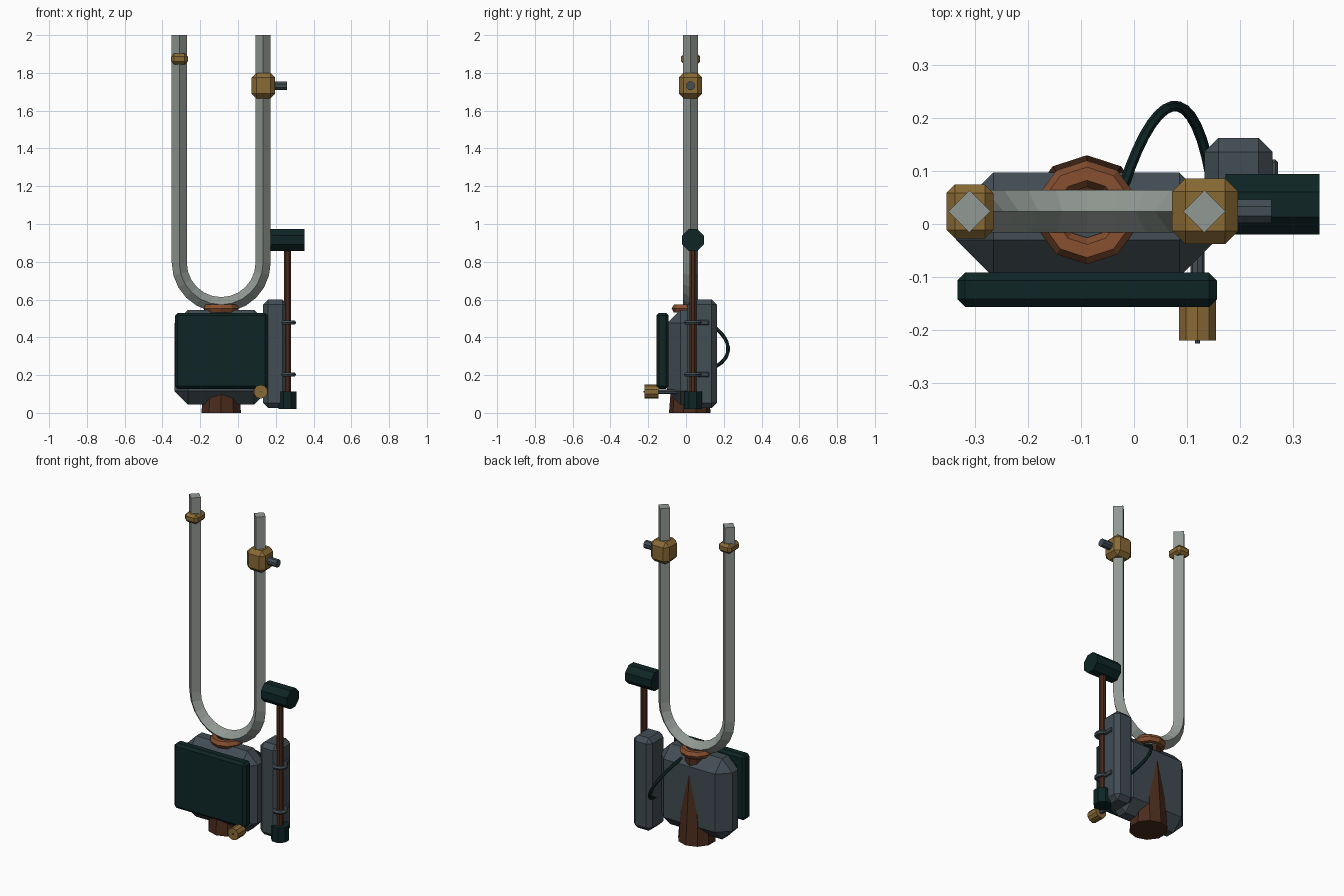
import bpy, bmesh, math
from mathutils import Vector, Matrix

if "Cube" in bpy.data.objects:
    bpy.data.objects.remove(bpy.data.objects["Cube"])


def material(name, rgb):
    m = bpy.data.materials.new(name)
    lin = [((c / 255 + 0.055) / 1.055) ** 2.4 for c in rgb]
    m.diffuse_color = (*lin, 1)
    m.use_nodes = True
    m.node_tree.nodes["Principled BSDF"].inputs["Base Color"].default_value = m.diffuse_color
    return m


STEEL = material("pale_steel", (145, 153, 147))
SLATE = material("slate", (66, 77, 84))
GREEN = material("dark_green", (14, 37, 37))
COPPER = material("copper", (136, 81, 49))
BROWN = material("dark_brown", (74, 43, 29))
GOLD = material("brass", (138, 106, 53))


def finish(name, bm, mat):
    bmesh.ops.recalc_face_normals(bm, faces=bm.faces)
    me = bpy.data.meshes.new(name)
    bm.to_mesh(me)
    bm.free()
    me.materials.append(mat)
    ob = bpy.data.objects.new(name, me)
    bpy.context.collection.objects.link(ob)
    return ob


def box(name, lo, hi, bevel, mat):
    """Box between two corners with single chamfers on all edges."""
    bm = bmesh.new()
    bmesh.ops.create_cube(bm, size=1)
    lo, hi = Vector(lo), Vector(hi)
    for v in bm.verts:
        v.co = Vector([(a + b) / 2 + c * (b - a) for a, b, c in zip(lo, hi, v.co)])
    bmesh.ops.bevel(bm, geom=bm.edges[:], offset=bevel, segments=1,
                    profile=0.5, affect='EDGES')
    return finish(name, bm, mat)


def rod(name, p0, p1, r0, mat, sides=8, r1=None, flat=False):
    """Cylinder or cone between two points; flat turns it half a side."""
    p0, p1 = Vector(p0), Vector(p1)
    d = p1 - p0
    turn = Matrix.Rotation(math.pi / sides if flat else 0, 4, 'Z')
    mtx = Matrix.Translation((p0 + p1) / 2) @ d.to_track_quat('Z', 'Y').to_matrix().to_4x4() @ turn
    bm = bmesh.new()
    bmesh.ops.create_cone(bm, cap_ends=True, segments=sides, radius1=r0,
                          radius2=r0 if r1 is None else r1, depth=d.length, matrix=mtx)
    return finish(name, bm, mat)


def loft(name, rings, mat, closed=False):
    """Skin a list of equal rings of points."""
    bm = bmesh.new()
    vs = [[bm.verts.new(p) for p in ring] for ring in rings]
    n = len(vs[0])
    pairs = list(zip(vs, vs[1:])) + ([(vs[-1], vs[0])] if closed else [])
    for a, b in pairs:
        for i in range(n):
            j = (i + 1) % n
            bm.faces.new((a[i], a[j], b[j], b[i]))
    if not closed:
        bm.faces.new(vs[0])
        bm.faces.new(vs[-1])
    return finish(name, bm, mat)


def ring(name, center, major, minor, mat, sides, tube):
    rings = []
    for i in range(sides):
        a = math.pi / 2 + 2 * math.pi * i / sides
        out = Vector((math.cos(a), math.sin(a), 0))
        rings.append([Vector(center) + out * (major + minor * math.cos(b)) +
                      Vector((0, 0, minor * math.sin(b)))
                      for b in (2 * math.pi * k / tube for k in range(tube))])
    return loft(name, rings, mat, closed=True)


CX, CY = -0.089, 0.024   # axis of the fork

# Fork: diamond section swept along a U
R, H, ZC = 0.222, 0.04, 0.795
path = [(Vector((CX - R, CY, 2)), Vector((-1, 0, 0)))]
for i in range(13):
    a = math.pi + math.pi * i / 12
    n = Vector((math.cos(a), 0, math.sin(a)))
    path.append((Vector((CX, CY, ZC)) + n * R, n))
path.append((Vector((CX + R, CY, 2)), Vector((1, 0, 0))))
Y = Vector((0, 1, 0))
loft("fork", [[p + n * H, p + Y * H, p - n * H, p - Y * H] for p, n in path], STEEL)

# Stem and collar under the fork
rod("stem", (CX, 0.02, 0), (CX, 0.02, 0.52), 0.11, BROWN, 10, r1=0.07)
ring("collar", (CX, 0.022, 0.552), 0.073, 0.025, COPPER, 10, 6)

# Housing and front plate
box("housing", (-0.336, -0.1, 0.045), (0.156, 0.097, 0.545), 0.07, SLATE)
box("front_plate", (-0.334, -0.157, 0.127), (0.157, -0.092, 0.53), 0.015, GREEN)

# Tuning knob below the plate
rod("knob", (0.12, -0.22, 0.112), (0.12, -0.145, 0.112), 0.037, GOLD, 10)
rod("knob_shaft", (0.12, -0.15, 0.112), (0.12, -0.03, 0.112), 0.013, SLATE)
rod("knob_pin", (0.12, -0.226, 0.112), (0.12, -0.215, 0.112), 0.005, SLATE)

# Side pack
box("side_pack", (0.133, 0.005, 0.026), (0.262, 0.163, 0.6), 0.027, SLATE)

# Mallet strapped to the pack
MX, MY = 0.262, 0.037
rod("mallet_handle", (MX, MY, 0.06), (MX, MY, 0.9), 0.02, BROWN, 8, flat=True)
rod("mallet_head", (0.173, MY, 0.915), (0.351, MY, 0.915), 0.062, GREEN, 8, flat=True)
rod("mallet_foot", (MX, MY, 0.02), (MX, MY, 0.113), 0.052, GREEN, 8, flat=True)
for label, z in (("lower", 0.203), ("upper", 0.478)):
    ring(label + "_clip", (MX, MY, z), 0.035, 0.013, SLATE, 10, 6)
    box(label + "_clip_bracket", (0.22, 0.06, z - 0.013), (0.272, 0.122, z + 0.013), 0.005, SLATE)

# Clamps on the prongs
box("left_clamp", (-0.354, -0.027, 1.845), (-0.266, 0.075, 1.902), 0.016, GOLD)
box("right_clamp", (0.072, -0.038, 1.665), (0.197, 0.086, 1.8), 0.025, GOLD)
rod("clamp_screw", (0.18, CY, 1.732), (0.26, CY, 1.732), 0.024, SLATE, 8, flat=True)

# Cable from the housing to the pack
ctrl = [Vector(p) for p in ((-0.02, 0.07, 0.5), (0.04, 0.255, 0.42),
                            (0.11, 0.285, 0.27), (0.145, 0.09, 0.22))]
cable = []
for i in range(15):
    t = i / 14
    s = 1 - t
    p = ctrl[0] * s**3 + ctrl[1] * 3 * s*s*t + ctrl[2] * 3 * s*t*t + ctrl[3] * t**3
    d = ((ctrl[1] - ctrl[0]) * s*s + (ctrl[2] - ctrl[1]) * 2*s*t + (ctrl[3] - ctrl[2]) * t*t).normalized()
    u = d.cross(Vector((0, 0, 1))).normalized()
    w = d.cross(u)
    cable.append([p + (u * math.cos(k * math.pi / 3) + w * math.sin(k * math.pi / 3)) * 0.01
                  for k in range(6)])
loft("cable", cable, GREEN)
